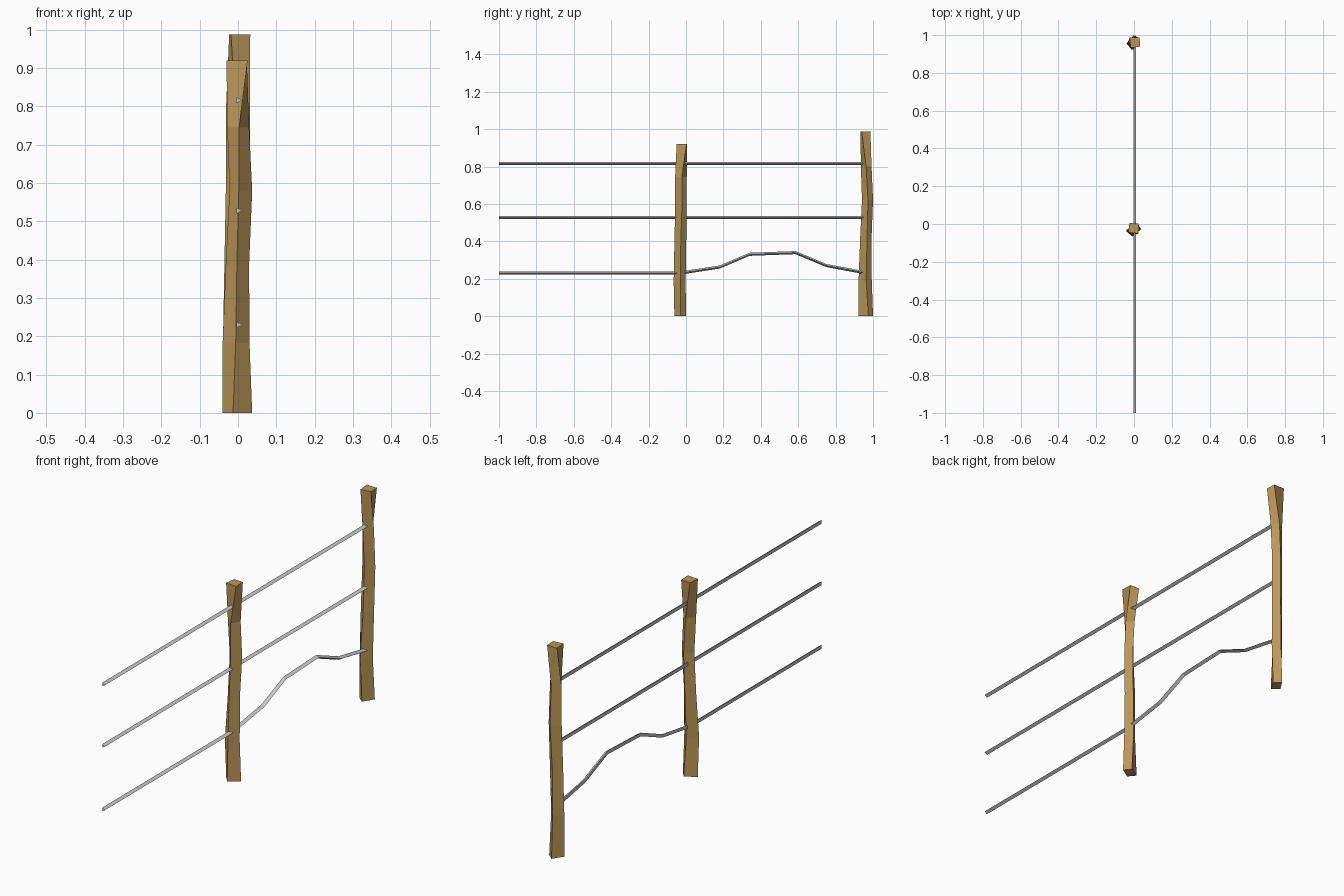
import bpy, bmesh, math

if "Cube" in bpy.data.objects:
    bpy.data.objects.remove(bpy.data.objects["Cube"])

wood = bpy.data.materials.new("wood")
wood.diffuse_color = (0.50, 0.31, 0.10, 1)
wood.use_nodes = True
wood.node_tree.nodes["Principled BSDF"].inputs["Base Color"].default_value = wood.diffuse_color

# Hewn post: height fraction and four corners (front, right, back, left) per ring
RINGS = [
    (0.00, [(-.013, -.062), (.037, -.030), (.012, .000), (-.040, -.030)]),
    (0.20, [(-.006, -.066), (.030, -.030), (.000, -.002), (-.040, -.040)]),
    (0.42, [(-.003, -.062), (.029, -.028), (.005, .001), (-.032, -.030)]),
    (0.63, [(.002, -.058), (.037, -.022), (.010, .004), (-.022, -.030)]),
    (0.81, [(.003, -.058), (.029, -.022), (.000, .004), (-.028, -.035)]),
    (1.00, [(.025, -.050), (.023, .003), (-.024, .005), (-.030, -.045)]),
]


def loft(name, rings, mat=None):
    bm = bmesh.new()
    vs = [[bm.verts.new(p) for p in r] for r in rings]
    n = len(rings[0])
    for a, b in zip(vs, vs[1:]):
        for i in range(n):
            j = (i + 1) % n
            bm.faces.new((a[i], a[j], b[j], b[i]))
    bm.faces.new(vs[0])
    bm.faces.new(vs[-1])
    bmesh.ops.recalc_face_normals(bm, faces=bm.faces)
    me = bpy.data.meshes.new(name)
    bm.to_mesh(me)
    bm.free()
    ob = bpy.data.objects.new(name, me)
    bpy.context.collection.objects.link(ob)
    if mat:
        me.materials.append(mat)
    return ob


def wire(name, path):
    # three-sided tube along y, one corner pointing to +x
    rings = []
    for y, z in path:
        rings.append([(0.001 + .0095 * math.cos(a), y, z + .0095 * math.sin(a))
                      for a in (0, 2 * math.pi / 3, 4 * math.pi / 3)])
    return loft(name, rings)


# Posts: the far one is taller and mirrored across the diagonal
loft("middle_post", [[(x, y, f * .92) for x, y in c] for f, c in RINGS], wood)
loft("end_post", [[(y + .027, x + .963, f * .988) for x, y in c] for f, c in RINGS], wood)

# Straight wires
for label, z in (("top", .816), ("middle", .528)):
    wire(label + "_wire_near", [(-1, z), (-.03, z)])
    wire(label + "_wire_far", [(-.03, z), (.96, z)])
wire("bottom_wire_near", [(-1, .230), (-.03, .230)])

# Bent bottom wire
wire("bottom_wire_bent", [(-.03, .230), (.01, .237), (.18, .263), (.34, .331),
                          (.585, .340), (.75, .271), (.96, .232)])
